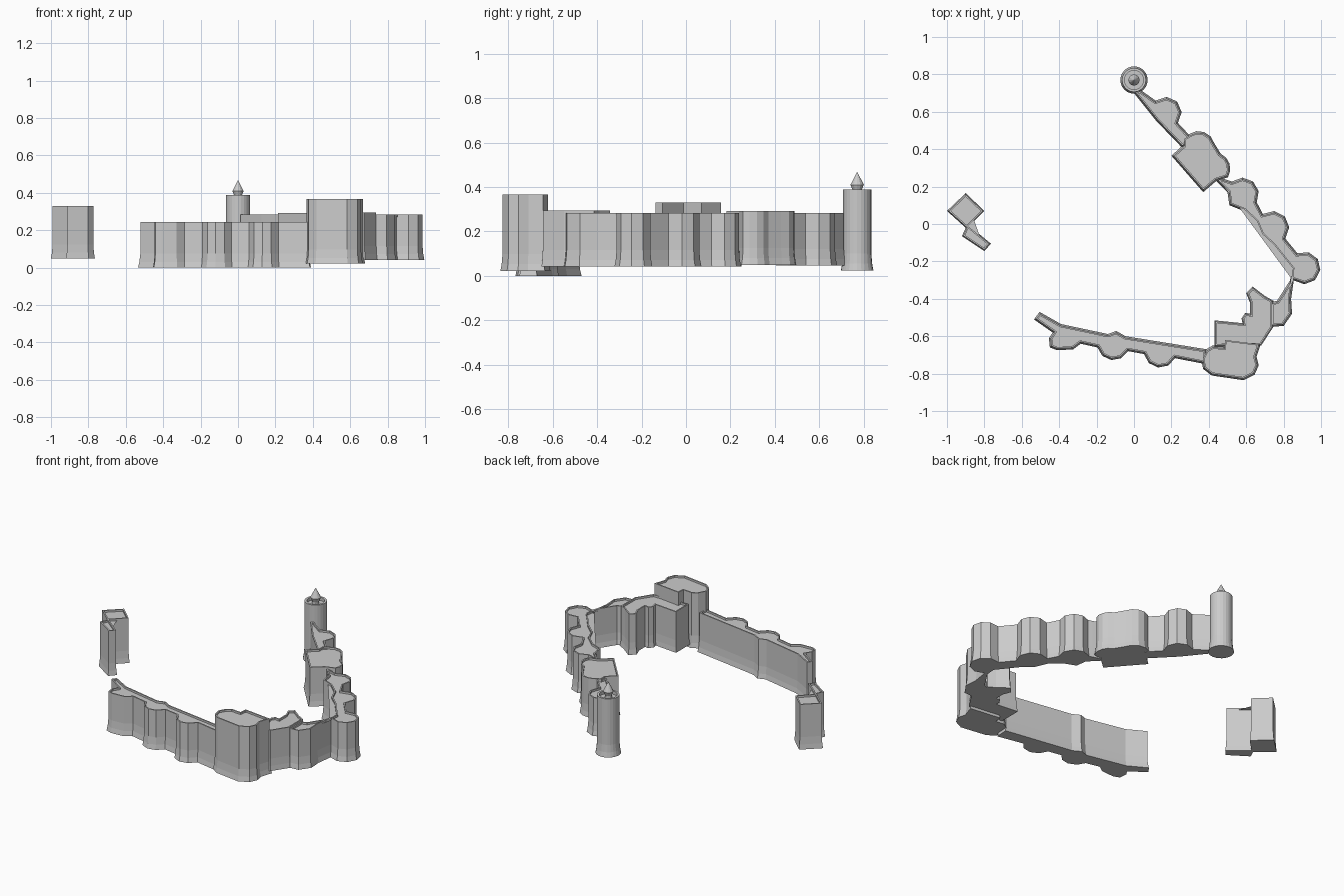
import bpy
import bmesh
from math import cos, sin, radians

if "Cube" in bpy.data.objects:
    bpy.data.objects.remove(bpy.data.objects["Cube"])

stone = bpy.data.materials.new("grey stone")
stone.use_nodes = True
stone.diffuse_color = (0.6, 0.6, 0.6, 1)
stone.node_tree.nodes["Principled BSDF"].inputs["Base Color"].default_value = stone.diffuse_color


def arc(cx, cy, r, start, end, steps=4):
    """Points of a rounded bastion, angles in degrees."""
    angles = [radians(start + (end - start) * i / steps) for i in range(steps + 1)]
    return [(cx + r * cos(a), cy + r * sin(a)) for a in angles]


def inset(points, d):
    """Move a counter-clockwise outline inwards by d with limited mitres."""
    out = []
    for i, (x, y) in enumerate(points):
        (px, py), (nx, ny) = points[i - 1], points[(i + 1) % len(points)]
        l1, l2 = ((x - px)**2 + (y - py)**2)**.5, ((nx - x)**2 + (ny - y)**2)**.5
        ax, ay = (py - y) / l1, (x - px) / l1
        bx, by = (y - ny) / l2, (nx - x) / l2
        k = d / max(1 + ax * bx + ay * by, .4)
        out.append((x + (ax + bx) * k, y + (ay + by) * k))
    return out


def loft(name, rings):
    """Skin a stack of (outline, z) rings and cap both ends."""
    bm = bmesh.new()
    loops = [[bm.verts.new((x, y, z)) for x, y in pts] for pts, z in rings]
    for low, high in zip(loops, loops[1:]):
        for i in range(len(low)):
            bm.faces.new((low[i - 1], low[i], high[i], high[i - 1]))
    bm.faces.new(loops[0][::-1])
    bm.faces.new(loops[-1])
    mesh = bpy.data.meshes.new(name)
    bm.to_mesh(mesh)
    bm.free()
    mesh.materials.append(stone)
    obj = bpy.data.objects.new(name, mesh)
    bpy.context.collection.objects.link(obj)
    return obj


def rampart(name, outline, bottom, top, flare=.009, lip=.008, depth=.012):
    """Wall with a flared foot and a sunken walkway behind a parapet."""
    area = sum(a[0] * b[1] - b[0] * a[1] for a, b in zip(outline, outline[1:] + outline[:1]))
    foot = outline if area > 0 else outline[::-1]
    body, walk = inset(foot, flare), inset(foot, flare + lip)
    return loft(name, [(foot, bottom), (inset(foot, flare * .6), bottom + .03),
                       (body, bottom + .075), (body, top), (walk, top), (walk, top - depth)])


# Round watchtower with a pointed turret
rampart("watchtower", arc(0, .77, .073, 0, 345, 23), .025, .388, .009, .013, .02)
loft("watchtower_turret", [(arc(0, .77, r, 0, 330, 11), z)
                           for r, z in ((.02, .36), (.02, .385), (.03, .41), (.001, .467))])

# North wall between watchtower and gatehouse
rampart("north_wall", [(.03, .72)] + arc(.17, .595, .085, 130, -40) +
        [(.31, .46), (.26, .405), (.12, .55), (.0, .70)], .047, .283)

# Twin-fronted gatehouse
rampart("gatehouse", [(.26, .46)] + arc(.345, .41, .087, 125, 15) + arc(.425, .295, .09, 65, -30) +
        [(.44, .23), (.37, .17), (.20, .365), (.26, .42)], .05, .292)

# East wall with two bastions and the corner tower
rampart("east_wall", [(.45, .25), (.50, .235)] + arc(.58, .16, .088, 130, -30) +
        arc(.74, -.02, .09, 125, -40) + arc(.91, -.235, .087, 115, -130, 6) +
        [(.84, -.40), (.845, -.48), (.80, -.545), (.73, -.55), (.73, -.42), (.765, -.41),
         (.835, -.30), (.84, -.24), (.745, -.12), (.68, -.06), (.65, .01), (.585, .07),
         (.51, .10), (.50, .17), (.44, .23)], .042, .284)

# Inner court building
rampart("inner_court", [(.745, -.41), (.745, -.55), (.68, -.65), (.43, -.655), (.43, -.515),
                        (.58, -.53), (.575, -.505), (.595, -.475), (.62, -.48), (.62, -.42),
                        (.60, -.37), (.635, -.335), (.70, -.385)], .042, .295, .006)

# Great tower
rampart("great_tower", [(.48, -.61), (.68, -.635), (.655, -.71), (.667, -.755), (.645, -.805),
                        (.585, -.835), (.415, -.81), (.37, -.775), (.358, -.72), (.385, -.67),
                        (.42, -.65), (.475, -.655)], .023, .366)

# South wall with three bastions
rampart("south_wall", [(-.535, -.51), (-.435, -.58), (-.455, -.61), (-.45, -.66), (-.41, -.675),
                       (-.325, -.67), (-.285, -.64)] + arc(-.11, -.64, .088, 193, 333) +
        arc(.14, -.68, .088, 190, 335) +
        [(.385, -.75), (.39, -.67), (-.045, -.60), (-.095, -.572), (-.14, -.588),
         (-.39, -.535), (-.505, -.47)], 0, .245)

# Detached west tower with a short wall stub
rampart("west_tower", [(-.90, .165), (-.80, .07), (-.88, -.01), (-.765, -.105), (-.80, -.145),
                       (-.92, -.065), (-.90, -.02), (-1, .07)], .05, .33, .006)
